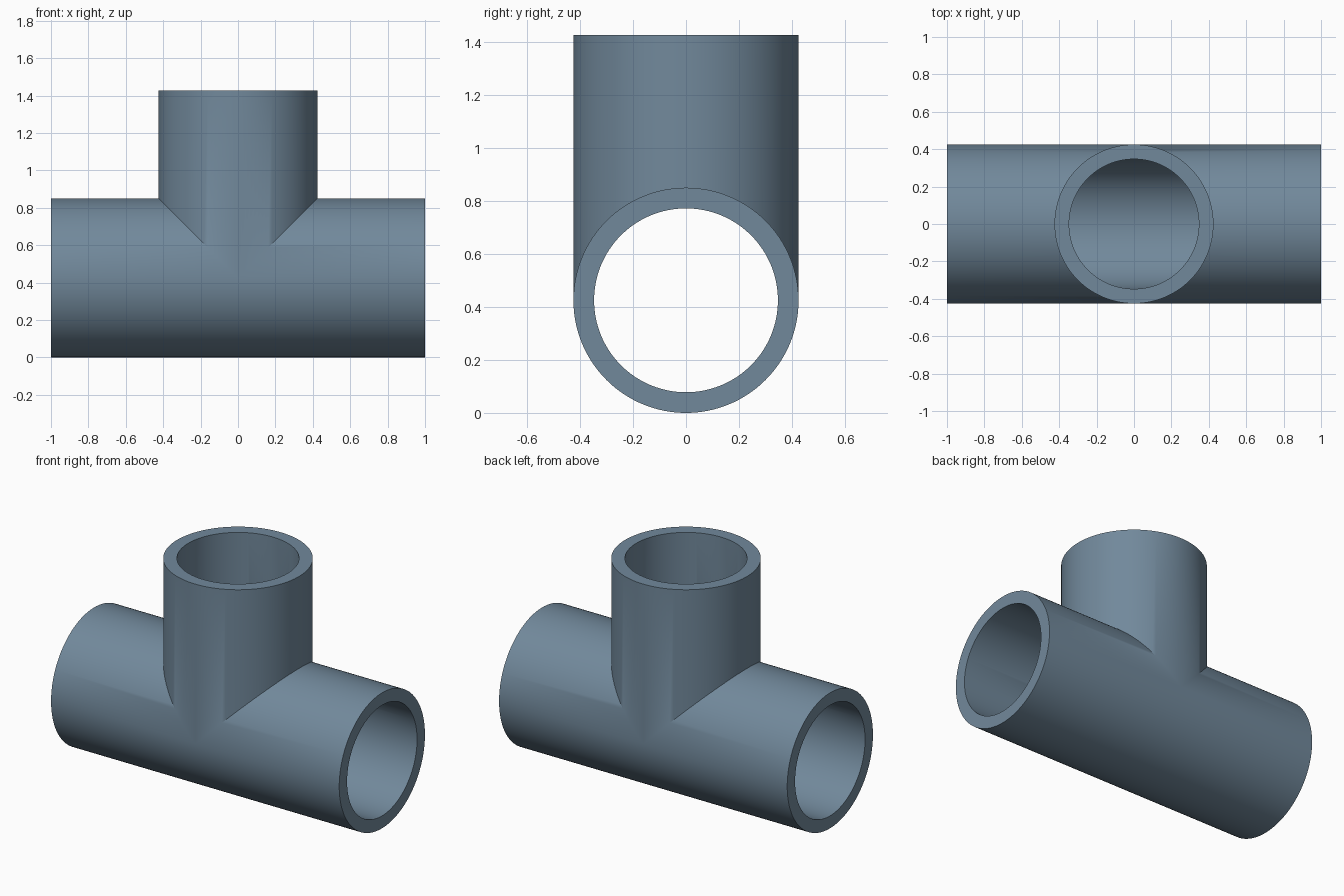
import bpy, bmesh
from math import sin, cos, pi, radians

if "Cube" in bpy.data.objects:
    bpy.data.objects.remove(bpy.data.objects["Cube"])

R_OUT, R_IN = 0.425, 0.347   # pipe wall radii
AXIS_Z = 0.425               # height of the horizontal pipe's axis
HALF_LEN, TOP_Z = 1.0, 1.427
N = 128                      # sides, divisible by 4

bm = bmesh.new()


def ring(point):
    return [bm.verts.new(point(2 * pi * i / N)) for i in range(N)]


def bridge(a, b):
    for i in range(N):
        j = (i + 1) % N
        bm.faces.new((a[i], a[j], b[j], b[i]))


def wall(r):
    """Tee-shaped wall of radius r; returns its three open end rings."""
    ends = []
    # Two halves of the horizontal pipe, mitred where the branch joins
    for s in (-1, 1):
        seam = ring(lambda t: (s * r * max(0, cos(t)), r * sin(t), AXIS_Z + r * cos(t)))
        end = ring(lambda t: (s * HALF_LEN, r * sin(t), AXIS_Z + r * cos(t)))
        bridge(seam, end)
        ends.append(end)
    # Vertical branch, cut to the same mitre
    seam = ring(lambda t: (r * cos(t), r * sin(t), AXIS_Z + r * abs(cos(t))))
    end = ring(lambda t: (r * cos(t), r * sin(t), TOP_Z))
    bridge(seam, end)
    ends.append(end)
    return ends


# Outer and inner walls joined by flat annular rims
for outer_end, inner_end in zip(wall(R_OUT), wall(R_IN)):
    bridge(outer_end, inner_end)

bmesh.ops.remove_doubles(bm, verts=bm.verts[:], dist=1e-4)
bmesh.ops.recalc_face_normals(bm, faces=bm.faces[:])

mesh = bpy.data.meshes.new("pipe_tee")
bm.to_mesh(mesh)
bm.free()
tee = bpy.data.objects.new("pipe_tee", mesh)
bpy.context.collection.objects.link(tee)
bpy.context.view_layer.objects.active = tee
tee.select_set(True)
bpy.ops.object.shade_smooth_by_angle(angle=radians(30))

# Slate blue-grey plastic
plastic = bpy.data.materials.new("slate_plastic")
plastic.diffuse_color = (0.167, 0.25, 0.33, 1)
plastic.use_nodes = True
plastic.node_tree.nodes["Principled BSDF"].inputs["Base Color"].default_value = plastic.diffuse_color
mesh.materials.append(plastic)
